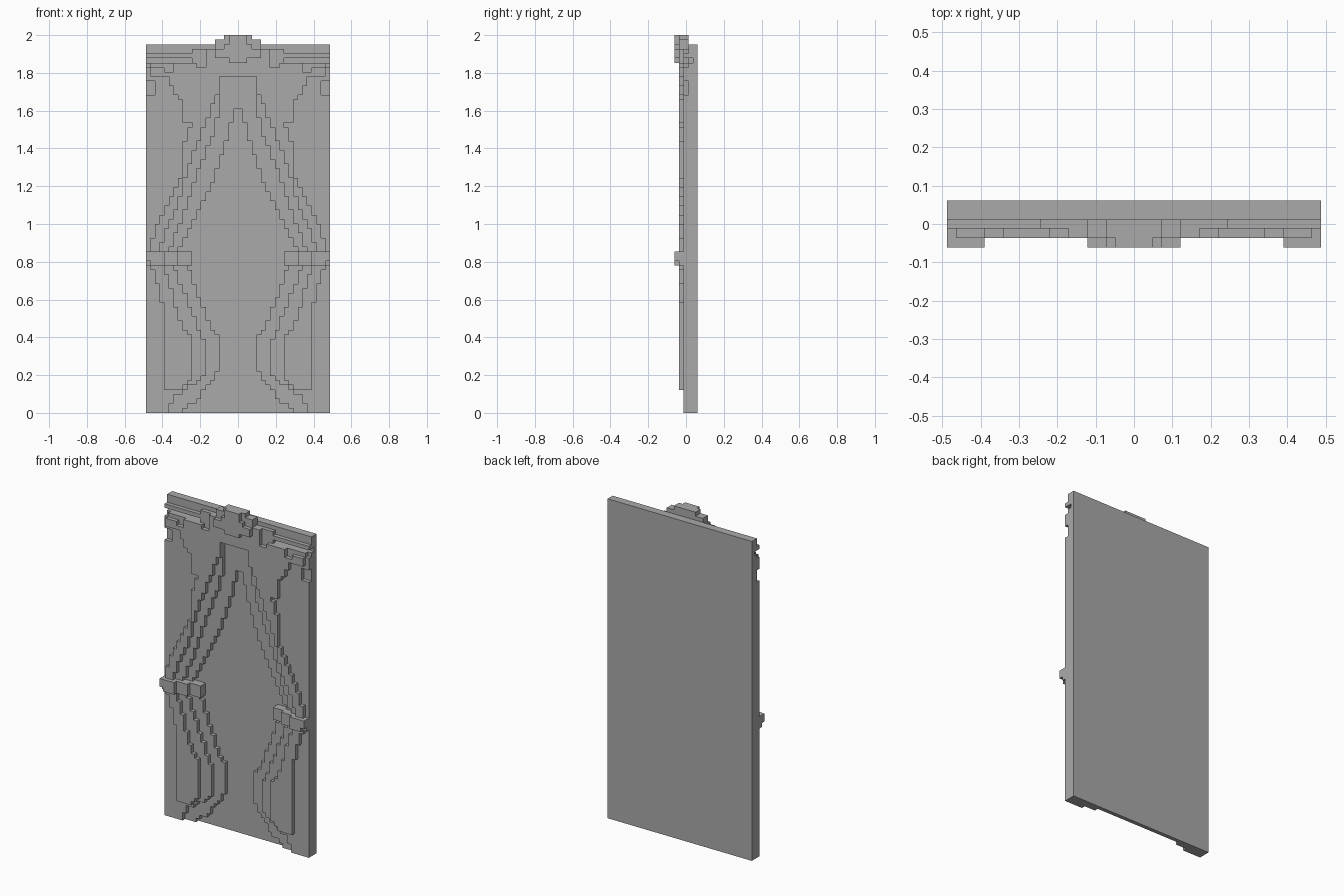
import bpy, bmesh

if "Cube" in bpy.data.objects:
    bpy.data.objects.remove(bpy.data.objects["Cube"], do_unlink=True)

V = 2 / 82                 # size of one block
HALF, ROWS = 20, 82        # blocks from the centre to the edge, and up
BACK = 2.5 * V             # y of the rear face

grey = bpy.data.materials.new("stone_grey")
grey.diffuse_color = (0.4, 0.4, 0.4, 1)
grey.use_nodes = True
grey.node_tree.nodes["Principled BSDF"].inputs["Base Color"].default_value = (0.4, 0.4, 0.4, 1)


def part(name, inside, near, far):
    """Blocky plate: every block where inside(|x|, z) holds, between two depth steps."""
    bm = bmesh.new()
    corners = {}

    def corner(i, k):
        if (i, k) not in corners:
            corners[i, k] = bm.verts.new((i * V, BACK - far * V, k * V))
        return corners[i, k]

    for i in range(-HALF, HALF):
        for k in range(ROWS):
            if inside(abs(i + 0.5) * V, (k + 0.5) * V):
                bm.faces.new([corner(i, k), corner(i + 1, k), corner(i + 1, k + 1), corner(i, k + 1)])
    grown = bmesh.ops.extrude_face_region(bm, geom=bm.faces[:], use_keep_orig=True)["geom"]
    for v in grown:
        if isinstance(v, bmesh.types.BMVert):
            v.co.y = BACK - near * V
    bmesh.ops.recalc_face_normals(bm, faces=bm.faces[:])
    bmesh.ops.dissolve_limit(bm, angle_limit=0.01, verts=bm.verts[:], edges=bm.edges[:])
    mesh = bpy.data.meshes.new(name)
    bm.to_mesh(mesh)
    bm.free()
    mesh.materials.append(grey)
    obj = bpy.data.objects.new(name, mesh)
    bpy.context.collection.objects.link(obj)


def edge(*points):
    """Half width as a function of height, straight between the points."""
    def at(z):
        for (z0, x0), (z1, x1) in zip(points, points[1:]):
            if z0 <= z <= z1:
                return x0 + (x1 - x0) * (z - z0) / (z1 - z0)
        return points[-1][1]
    return at


def box(x, z, x0, x1, z0, z1):
    return x0 < x < x1 and z0 < z < z1


# Draped edges, from the opening outwards
opening = edge((0, .31), (.07, .22), (.15, .15), (.24, .10), (.39, .10), (.47, .15), (.6, .2),
               (.78, .27), (.87, .31), (1.07, .21), (1.23, .13), (1.4, .07), (1.61, .02), (1.62, 0))
lining = edge((0, .38), (.09, .33), (.17, .2), (.22, .17), (.37, .17), (.47, .22), (.6, .27),
              (.78, .34), (.87, .36), (1.05, .29), (1.25, .22), (1.45, .14), (1.6, .10), (1.8, .09))
fold_in = edge((.12, .3), (.2, .24), (.39, .24), (.47, .3), (.6, .34), (.78, .39),
               (.87, .42), (1.1, .32), (1.3, .26), (1.5, .19), (1.68, .11), (1.8, .10))
fold_out = edge((.12, .39), (.55, .39), (.65, .42), (.78, .46), (.87, .47), (1.0, .43), (1.14, .36),
                (1.24, .3), (1.42, .29), (1.46, .27), (1.52, .27), (1.54, .3), (1.65, .3),
                (1.72, .35), (1.8, .39))


def body(x, z):
    return x > lining(z) and z < 1.83 and not (x > .44 and z > 1.68)


def fold(x, z):
    button = box(x, z, .244, .268, 1.51, 1.54)
    return .122 < z < 1.81 and fold_in(z) < x < fold_out(z) and not button


# Wall and curtain layers
part("wall_panel", lambda x, z: z < 1.952, 0, 1)
part("sheer_layer", lambda x, z: x > opening(z) and z < 1.952 and not box(x, z, .17, 1, 1.855, 1.88), 1, 2)
part("curtain_body", body, 2, 3)
part("curtain_fold", fold, 3, 4)

# Tiebacks, stepping out towards the sides
part("tieback_wrap", lambda x, z: box(x, z, .24, .39, .78, .855), 1, 3)
part("tieback_band", lambda x, z: box(x, z, .32, 1, .78, .855), 3, 4)
part("tieback_knot", lambda x, z: box(x, z, .39, 1, .805, .855) or box(x, z, .39, .46, .78, .81), 4, 5)

# Pelmet rail, swags and corner drops
part("pelmet_rail", lambda x, z: box(x, z, .17, 1, 1.88, 1.905), 2, 3)
part("pelmet_swag", lambda x, z: box(x, z, .1, .46, 1.805, 1.855) or box(x, z, .17, .24, 1.85, 1.93)
     or box(x, z, .44, 1, 1.757, 1.83), 2, 3)
part("pelmet_trim", lambda x, z: box(x, z, -1, .22, 1.78, 1.83) or box(x, z, .22, .34, 1.8, 1.855)
     or box(x, z, .39, .46, 1.78, 1.835) or box(x, z, .12, .17, 1.7, 1.78), 2, 4)

# Central crest above the pelmet
part("crest_base", lambda x, z: box(x, z, -1, .12, 1.8, 1.976) or box(x, z, -1, .073, 1.97, 2)
     or box(x, z, .12, .17, 1.83, 1.93), 2, 4)
part("crest_front", lambda x, z: box(x, z, -1, .049, 1.855, 2) or box(x, z, -1, .073, 1.88, 1.952)
     or box(x, z, -1, .12, 1.88, 1.93), 4, 5)
